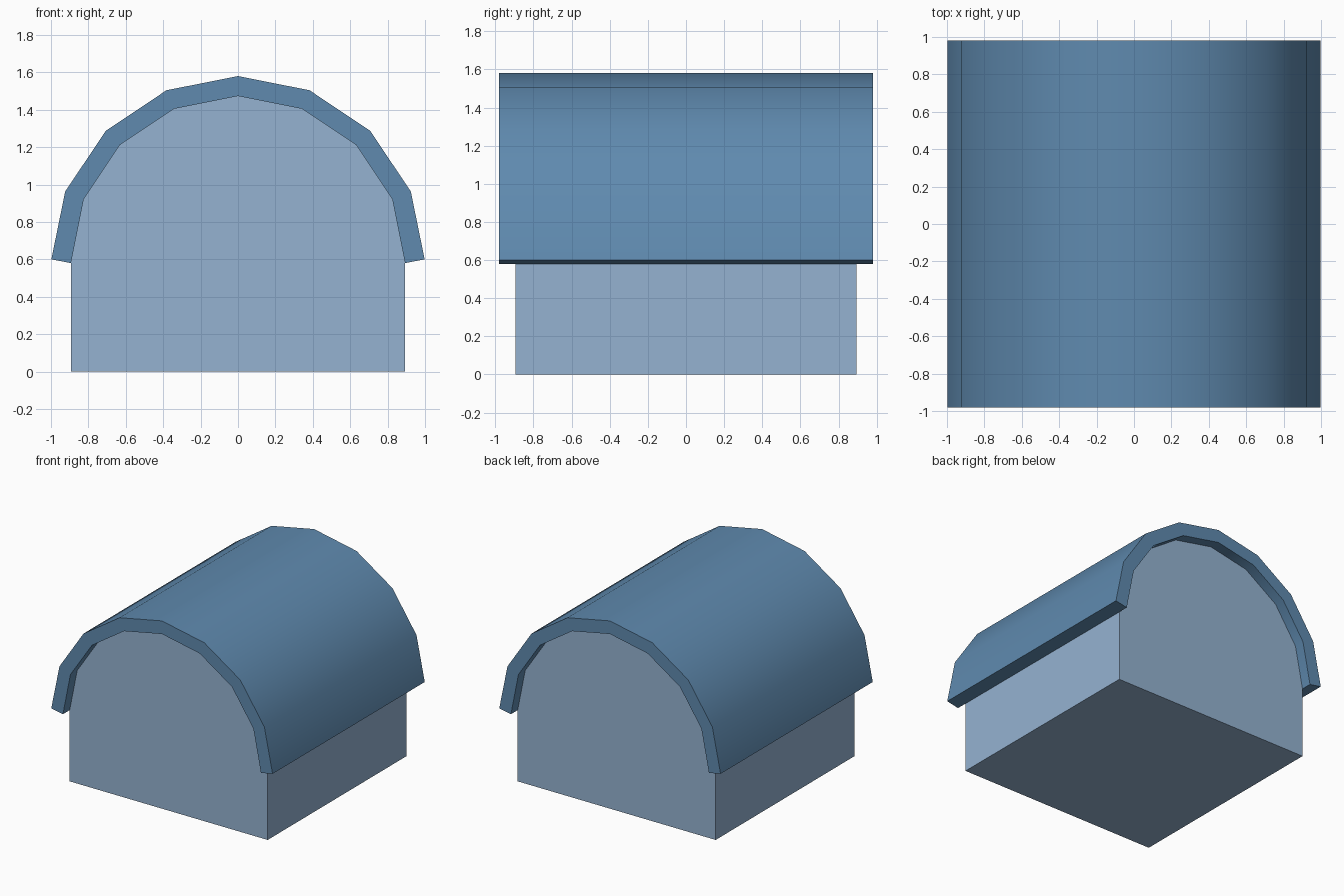
import bpy, bmesh, math

if "Cube" in bpy.data.objects:
    bpy.data.objects.remove(bpy.data.objects["Cube"])

CENTRE_Z, SEGMENTS = 0.58, 8
INNER_R, OUTER_R = 0.893, 1.0


def material(name, rgb):
    m = bpy.data.materials.new(name)
    m.diffuse_color = (*rgb, 1.0)
    m.use_nodes = True
    m.node_tree.nodes["Principled BSDF"].inputs["Base Color"].default_value = m.diffuse_color
    return m


def arc(radius):
    """Low-sided half circle from right to left."""
    return [(radius * math.cos(math.pi * i / SEGMENTS),
             CENTRE_Z + radius * math.sin(math.pi * i / SEGMENTS))
            for i in range(SEGMENTS + 1)]


def extrude_profile(name, profile, half_length, mat):
    """Extrude an x-z outline along y, centred on y = 0."""
    bm = bmesh.new()
    face = bm.faces.new([bm.verts.new((x, -half_length, z)) for x, z in profile])
    out = bmesh.ops.extrude_face_region(bm, geom=[face], use_keep_orig=True)
    moved = [g for g in out["geom"] if isinstance(g, bmesh.types.BMVert)]
    bmesh.ops.translate(bm, verts=moved, vec=(0, 2 * half_length, 0))
    bmesh.ops.recalc_face_normals(bm, faces=bm.faces)
    mesh = bpy.data.meshes.new(name)
    bm.to_mesh(mesh)
    bm.free()
    mesh.materials.append(mat)
    obj = bpy.data.objects.new(name, mesh)
    bpy.context.collection.objects.link(obj)
    return obj


wall_blue = material("light blue wall", (0.30, 0.45, 0.64))
roof_blue = material("steel blue roof", (0.115, 0.255, 0.43))

# Solid body with arched gable ends
extrude_profile("body", [(-INNER_R, 0), (INNER_R, 0)] + arc(INNER_R), 0.893, wall_blue)

# Curved roof shell; its lower ends are cut square to the last segment
outer = arc(OUTER_R)
outer[0], outer[-1] = (0.998, 0.60), (-0.998, 0.60)
roof = extrude_profile("roof", outer + arc(INNER_R)[::-1], 0.98, roof_blue)

# Smooth along the curve, crisp at the rims
bpy.context.view_layer.objects.active = roof
roof.select_set(True)
bpy.ops.object.shade_smooth_by_angle(angle=math.radians(30))
